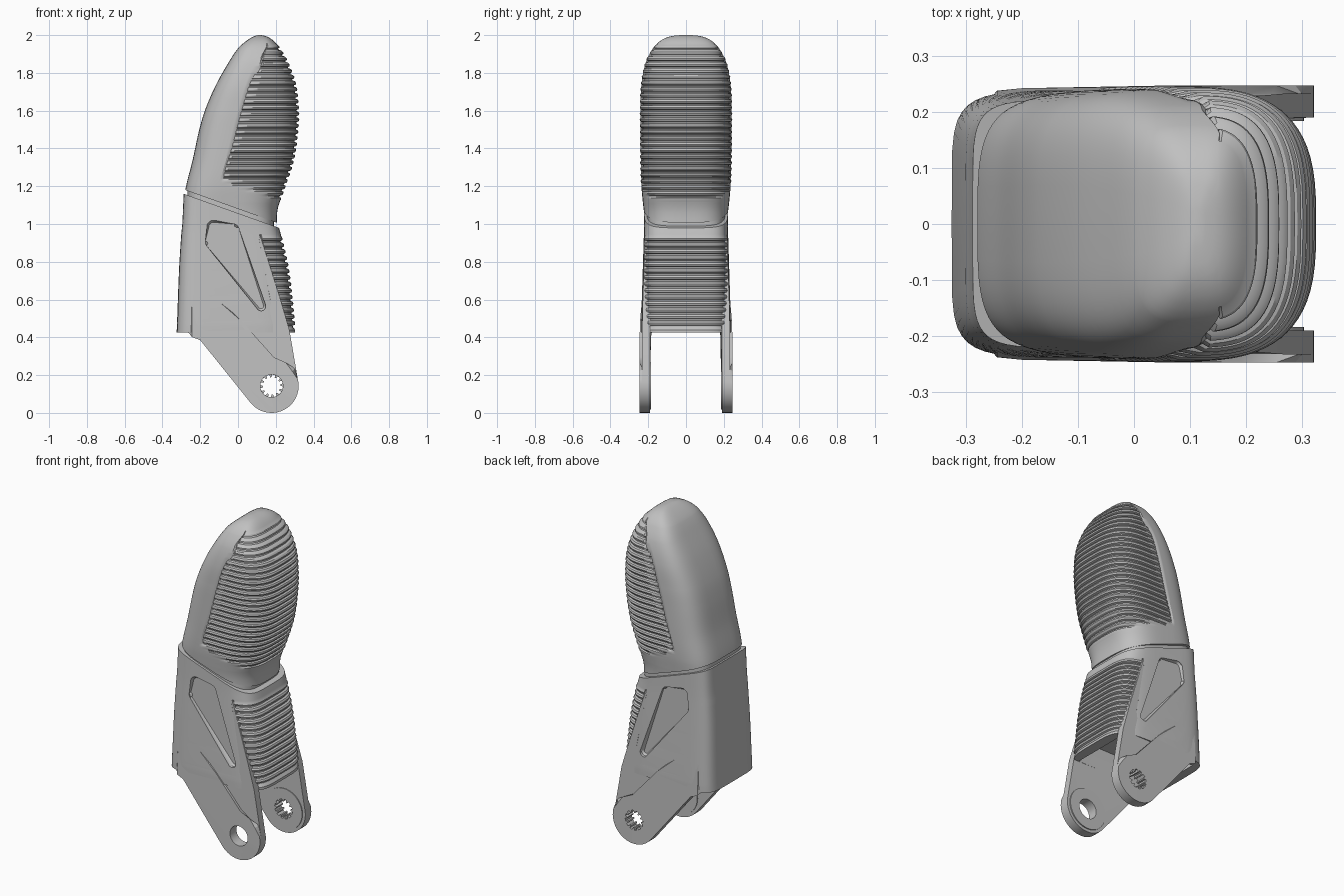
import bpy, bmesh, math
from mathutils import Vector

if "Cube" in bpy.data.objects:
    bpy.data.objects.remove(bpy.data.objects["Cube"])

grey = bpy.data.materials.new("plain_grey")
grey.diffuse_color = (0.53, 0.53, 0.53, 1)
grey.use_nodes = True
grey.node_tree.nodes["Principled BSDF"].inputs["Base Color"].default_value = grey.diffuse_color


def finish(name, bm, angle=32):
    bmesh.ops.recalc_face_normals(bm, faces=bm.faces)
    me = bpy.data.meshes.new(name)
    bm.to_mesh(me)
    bm.free()
    ob = bpy.data.objects.new(name, me)
    me.materials.append(grey)
    bpy.context.collection.objects.link(ob)
    shade(ob, angle)
    return ob


def shade(ob, angle=32):
    bpy.ops.object.select_all(action='DESELECT')
    ob.select_set(True)
    bpy.context.view_layer.objects.active = ob
    bpy.ops.object.shade_smooth_by_angle(angle=math.radians(angle))


def cut(ob, cutter):
    m = ob.modifiers.new("cut", 'BOOLEAN')
    m.operation, m.solver, m.object = 'DIFFERENCE', 'EXACT', cutter
    bpy.context.view_layer.objects.active = ob
    bpy.ops.object.modifier_apply(modifier=m.name)
    bpy.data.objects.remove(cutter)
    shade(ob)


def curve(table, z, k):
    """Smooth interpolation of column k in a table sorted by z."""
    z = min(max(z, table[0][0]), table[-1][0])
    i = max(j for j in range(len(table) - 1) if table[j][0] <= z)

    def slope(j):
        a, b = table[max(j - 1, 0)], table[min(j + 1, len(table) - 1)]
        return (b[k] - a[k]) / (b[0] - a[0])
    p, q = table[i], table[i + 1]
    h = q[0] - p[0]
    t = (z - p[0]) / h
    return ((2*t**3 - 3*t*t + 1) * p[k] + (t**3 - 2*t*t + t) * h * slope(i)
            + (3*t*t - 2*t**3) * q[k] + (t**3 - t*t) * h * slope(i + 1))


# One rib: fraction of the pitch and outward offset
RIB = [(0, -.011), (.2, -.011), (.32, 0), (.6, .004), (.88, 0)]
FRONT = [.93 * i / 18 for i in range(19)] + [.95, .97, .985]


def ribbed_loft(name, table, nf, nb, rows, planes, edge=None, floor=None):
    """Rounded sections (z, left, right, half width); ribs in front of edge."""
    bm = bmesh.new()
    rings = []
    for z, off in rows:
        l, r, w = (curve(table, z, k) for k in (1, 2, 3))
        cx, a = (l + r) / 2, (r - l) / 2
        xb = curve(edge, z, 1) if edge else cx
        s = min(max((xb - cx) / a, -.9), .9)
        tb = math.acos(math.copysign(abs(s) ** ((nf if s > 0 else nb) / 2), s))
        th = [tb * f for f in FRONT] + [tb + (math.pi - tb) * i / 16 for i in range(17)]
        pts = []
        for i, t in enumerate(th):
            c, sn = math.cos(t), max(math.sin(t), 0)
            n = nf if c > 0 else nb
            u = math.copysign(abs(c) ** (2 / n), c)
            v = sn ** (2 / n) if 0 < i < len(th) - 1 else 0
            x, y = cx + a * u, w * v
            d = 0
            if off is not None and i < 20:
                d = off * min(max((z - floor(x)) / .025, 0), 1)
            elif off is not None and i == 20 and z > floor(x):
                d = -.006  # border line of the pad
            if d:
                g = Vector((math.copysign(abs(u) ** (n - 1), u) / a, v ** (n - 1) / w))
                g.normalize()
                x, y = x + g.x * d, y + g.y * d
            pts.append((x, y))
        full = pts + [(x, -y) for x, y in pts[-2:0:-1]]
        rings.append([bm.verts.new((x, y, z)) for x, y in full])
    m = len(rings[0])
    for a, b in zip(rings, rings[1:]):
        for i in range(m):
            j = (i + 1) % m
            bm.faces.new((a[i], a[j], b[j], b[i]))
    bm.faces.new(rings[0][::-1])
    bm.faces.new(rings[-1])
    for co, no in planes:
        bmesh.ops.bisect_plane(bm, geom=bm.verts[:] + bm.edges[:] + bm.faces[:],
                               plane_co=co, plane_no=no, clear_outer=True)
        rim = [e for e in bm.edges if e.is_boundary]
        bmesh.ops.holes_fill(bm, edges=rim, sides=0)
    return finish(name, bm)


def prism(name, outline, y0, y1, chamfer=0, fade=0, back=0):
    """Outline in x,z extruded along y, chamfered round the y1 face."""
    bm = bmesh.new()
    a = [bm.verts.new((x, y0, z)) for x, z in outline]
    b = [bm.verts.new((x, y1, z)) for x, z in outline]
    bm.faces.new(a)
    top = bm.faces.new(b[::-1])
    for i in range(len(a)):
        j = (i + 1) % len(a)
        bm.faces.new((a[j], a[i], b[i], b[j]))
    if chamfer:
        bmesh.ops.bevel(bm, geom=list(top.edges), offset=chamfer, segments=1,
                        affect='EDGES', clamp_overlap=False)
    for v in bm.verts:
        v.co.y -= math.copysign(max(0, v.co.z - .43) * fade + max(0, -.15 - v.co.x) * back, y1)
    return finish(name, bm)


def arc(cx, cz, r, a0, a1, n):
    return [(cx + r * math.cos(math.radians(a0 + (a1 - a0) * i / n)),
             cz + r * math.sin(math.radians(a0 + (a1 - a0) * i / n))) for i in range(n + 1)]


def rib_rows(z0, pitch, count):
    return [(z0 + pitch * (i + f), d) for i in range(count) for f, d in RIB]


def plain(*zs):
    return [(z, None) for z in zs]


UP = Vector((.175, 0, .49)).normalized()  # tilt of the joint between segments

# Fingertip segment with ribbed pad
tip = [(.97, -.292, .205, .222), (1.07, -.291, .208, .224), (1.12, -.288, .222, .229),
       (1.2, -.275, .25, .236), (1.34, -.24, .295, .24), (1.5, -.205, .317, .241),
       (1.61, -.172, .32, .241), (1.74, -.115, .305, .236), (1.855, -.05, .265, .213),
       (1.93, .0, .222, .175), (1.965, .038, .193, .142), (1.985, .068, .168, .108),
       (1.996, .09, .142, .07), (2.0, .105, .122, .03)]
tip_edge = [(1.1, -.1), (1.25, -.095), (1.395, -.055), (1.61, 0), (1.79, .06), (1.94, .15)]
rows = (plain(.97, 1.0, 1.03, 1.06, 1.09) + rib_rows(1.11, .0325, 26)
        + plain(1.956, 1.965, 1.975, 1.985, 1.991, 1.996, 1.999, 2.0))
ribbed_loft("fingertip", tip, 3, 3.8, rows, [((-.28, 0, 1.18), -UP)], tip_edge,
            lambda x: 1.2 - .37 * x)

# Lower segment with ribbed front
low = [(.425, -.325, .303, .238), (.47, -.323, .3, .238), (.76, -.312, .268, .229),
       (.95, -.3, .226, .223), (1.0, -.295, .212, .222), (1.2, -.286, .2, .22)]
low_edge = [(.42, .26), (.47, .25), (.65, .195), (.94, .11), (1.2, .1)]
rows = (plain(.425, .44) + rib_rows(.455, .0345, 14)
        + plain(.945, .97, 1.0, 1.05, 1.1, 1.15, 1.2))
body = ribbed_loft("lower_segment", low, 4.5, 6.5, rows, [((-.288, 0, 1.16), UP)], low_edge,
                   lambda x: .4)

# Joint neck filling the gap between the segments
neck = [(.94, -.268, .19, .207), (1.22, -.268, .19, .207)]
ribbed_loft("joint_neck", neck, 4, 5, plain(.94, 1.22),
            [((-.28, 0, 1.2), UP), ((-.288, 0, 1.13), -UP)])

# Hollow underside
cut(body, prism("cavity", [(-.27, .3), (.24, .3), (.24, .52), (.1, .56), (-.27, .56)],
                -.188, .188))

# Recessed side panels with sloping rims
panel = (arc(-.13, .985, .035, 160, 80, 4) + arc(-.025, .97, .03, 80, 20, 4)
         + arc(.122, .565, .025, 10, -130, 6) + arc(-.14, .905, .033, 218, 170, 4))
for side in (-1, 1):
    cut(body, prism("panel_cutter", panel, side * .3, side * .207, .011))

# Fork legs: base plate, raised strap, inner boss, pivot hole
PX, PZ, PR = .178, .143, .143
round_end = arc(PX, PZ, PR, 221, 374, 20)
heel = [(-.262, .425), (-.235, .418), (-.2, .385)]
plate = heel + round_end + [(.272, .44), (.225, .6), (.125, .93), (.105, .93),
                            (.18, .58), (.15, .5), (-.2, .5), (-.262, .46)]
strap = heel + round_end + [(.302, .235), (.245, .25), (.19, .295),
                            (.025, .48), (-.2, .70), (-.262, .74)]
for side, word in ((-1, "front"), (1, "back")):
    if side < 0:
        hole = arc(PX, PZ, .06, 0, 348.75, 31)
    else:  # splined hole
        hole = [(PX + r * math.cos(math.radians(30 * i + d)),
                 PZ + r * math.sin(math.radians(30 * i + d)))
                for i in range(12) for d, r in ((0, .046), (9, .046), (12, .06), (27, .06))]
    for part, shape, y0, y1, ch, fade, back in (
            ("leg_plate", plate, .19, .233, .005, .025, .08),
            ("leg_strap", strap, .2, .247, .018, .06, .1),
            ("leg_boss", arc(PX, PZ, .125, 0, 352.5, 47), .184, .21, 0, 0, 0)):
        ob = prism(word + "_" + part, shape, side * y0, side * y1, ch, fade, back)
        cut(ob, prism("hole_cutter", hole, side * .1, side * .3))
